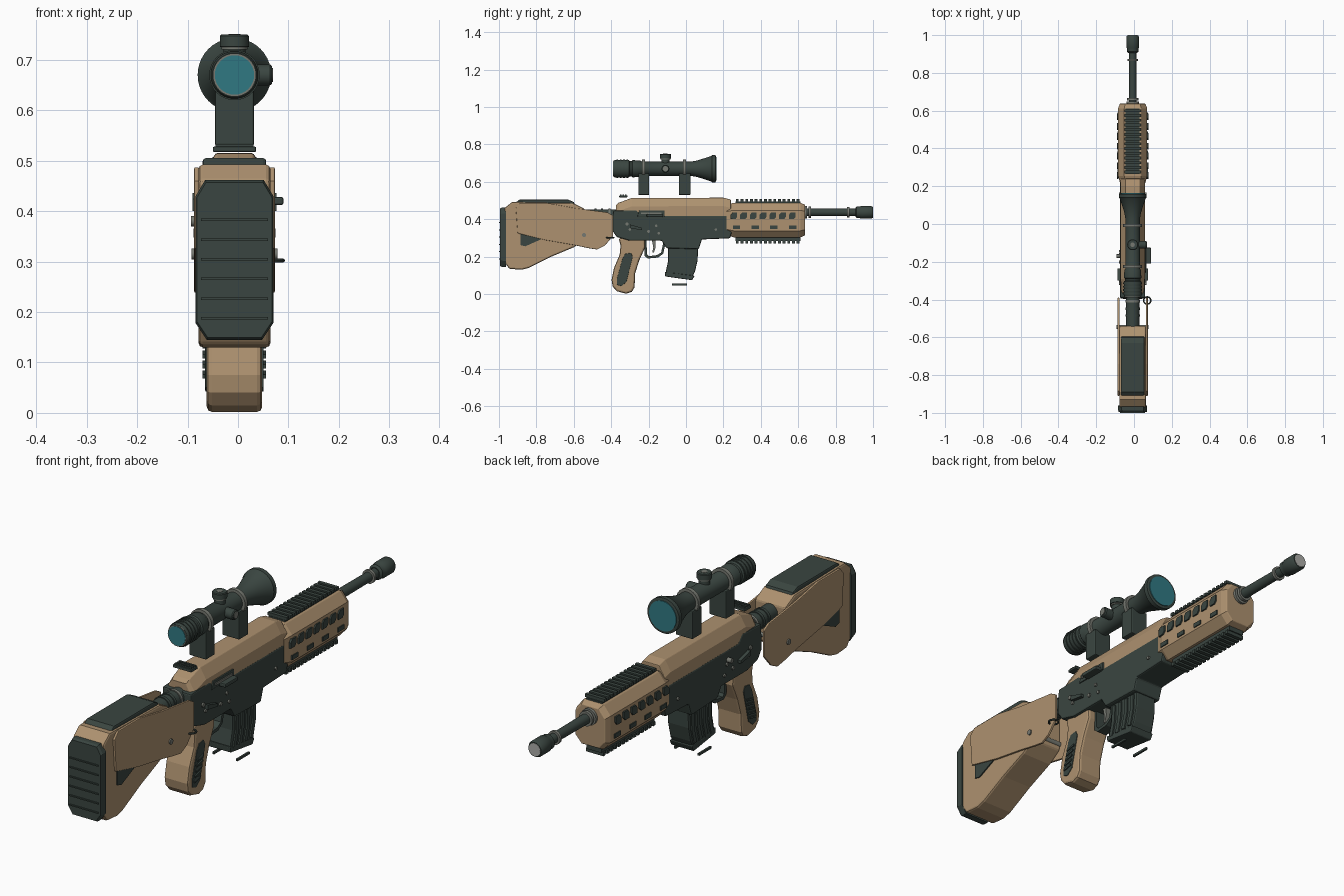
import bpy, bmesh, math
from mathutils import Vector

CX = -0.007  # the body sits slightly left of centre because of the side handle


def mat(name, c):
    m = bpy.data.materials.new(name)
    m.diffuse_color = (*c, 1)
    return m


TAN = mat("tan", (0.42, 0.285, 0.16))
DARK = mat("dark green grey", (0.042, 0.060, 0.052))
GREY = mat("metal grey", (0.18, 0.19, 0.165))
PALE = mat("pale metal", (0.42, 0.42, 0.40))
TEAL = mat("lens teal", (0.030, 0.19, 0.225))


def finish(bm, name, m, bevel=0.0, smooth=False):
    bmesh.ops.recalc_face_normals(bm, faces=bm.faces)
    me = bpy.data.meshes.new(name)
    bm.to_mesh(me)
    bm.free()
    me.materials.append(m)
    ob = bpy.data.objects.new(name, me)
    ob.location.x = CX
    bpy.context.collection.objects.link(ob)
    if smooth:
        me.polygons.foreach_set("use_smooth", [True] * len(me.polygons))
        me.set_sharp_from_angle(angle=math.radians(35))
    if bevel:
        b = ob.modifiers.new("bevel", "BEVEL")
        b.width, b.segments, b.limit_method = bevel, 2, "ANGLE"
        b.angle_limit = math.radians(50)
    return ob


def loft(name, rings, m, bevel=0.0, smooth=False):
    """Skin a list of equal-length point rings and cap both ends."""
    bm = bmesh.new()
    vs = [[bm.verts.new(p) for p in r] for r in rings]
    n = len(vs[0])
    for a, b in zip(vs, vs[1:]):
        for i in range(n):
            j = (i + 1) % n
            bm.faces.new((a[i], a[j], b[j], b[i]))
    bm.faces.new(vs[0])
    bm.faces.new(vs[-1])
    return finish(bm, name, m, bevel, smooth)


def prism(name, yz, x0, x1, m, bevel=0.0):
    return loft(name, [[(x, y, z) for y, z in yz] for x in (x0, x1)], m, bevel)


def box(name, x0, x1, y0, y1, z0, z1, m, bevel=0.0):
    return prism(name, [(y0, z0), (y1, z0), (y1, z1), (y0, z1)], x0, x1, m, bevel)


def both(name, yz, x0, x1, m, bevel=0.0):
    for side, s in (("right", 1), ("left", -1)):
        prism(f"{name}_{side}", yz, s * x0, s * x1, m, bevel)


def section(y, half):
    """Symmetric XZ cross-section from half-points listed bottom to top."""
    return [(x, y, z) for x, z in half] + [(-x, y, z) for x, z in reversed(half)]


def lathe(name, prof, loc, m, axis="Y", n=32):
    """Turn (distance, radius) pairs about an axis through loc."""
    rings = []
    for t, r in prof:
        ring = []
        for i in range(n):
            a = 2 * math.pi * i / n
            c, s = r * math.cos(a), r * math.sin(a)
            p = {"Y": (c, t, s), "X": (t, c, s), "Z": (c, s, t)}[axis]
            ring.append(Vector(p) + Vector(loc))
        rings.append(ring)
    return loft(name, rings, m, smooth=True)


# --- stock ---
prism("stock_body", [(-.97, .17), (-.945, .135), (-.88, .13), (-.84, .14), (-.72, .20), (-.60, .25),
                     (-.54, .29), (-.54, .455), (-.60, .485), (-.93, .492), (-.97, .46)],
      -.071, .071, TAN, .008)
both("stock_side_plate", [(-.90, .325), (-.91, .46), (-.885, .487), (-.74, .487), (-.60, .46), (-.42, .437),
                          (-.39, .42), (-.39, .31), (-.435, .258), (-.475, .238), (-.52, .245), (-.60, .262),
                          (-.75, .288)], .070, .080, TAN, .003)
both("stock_inset", [(-.885, .325), (-.77, .295), (-.86, .255), (-.885, .262)], .068, .076, DARK)
prism("cheek_rest", [(-.91, .47), (-.59, .47), (-.60, .492), (-.63, .505), (-.89, .505), (-.91, .49)],
      -.063, .063, DARK, .006)
pad = [(.055, .145), (.077, .178), (.077, .43), (.058, .462)]
loft("butt_pad", [section(-.995, [(x * .97, .303 + (z - .303) * .97) for x, z in pad]),
                  section(-.985, pad), section(-.962, pad)], DARK)
for i in range(6):
    z = .185 + i * .039
    box(f"pad_rib_{i}", -.066, .066, -1.0, -.99, z, z + .005, DARK)
lathe("stock_pin", [(-.085, .011), (.085, .011)], (0, -.545, .315), GREY, "X", 16)
lathe("buffer_tube", [(-.55, .035), (-.37, .035)], (0, 0, .418), DARK)
for i, y in enumerate((-.49, -.455, -.415)):
    lathe(f"buffer_ring_{i}", [(y, .039), (y + .012, .039)], (0, 0, .418), GREY if i == 2 else DARK)

# --- sling loop ---
bpy.ops.mesh.primitive_torus_add(major_radius=.019, minor_radius=.004, major_segments=20, minor_segments=8,
                                 location=(.070, -.405, .302))
loop = bpy.context.object
loop.name = "sling_loop"
loop.data.materials.append(DARK)

# --- receiver ---
prism("lower_receiver", [(-.39, .445), (-.395, .34), (-.37, .305), (-.30, .285), (-.13, .285), (-.105, .245),
                         (.068, .24), (.085, .292), (.235, .298), (.245, .33), (.245, .42), (-.24, .42),
                         (-.265, .45)], -.066, .066, DARK, .006)


def upper(y, top, w=.064):
    return section(y, [(w, .41), (w, top - .045), (w * .58, top)])


loft("upper_receiver", [upper(-.375, .475, .056), upper(-.36, .488, .060), upper(-.29, .514),
                        upper(.20, .515), upper(.24, .505)], TAN, .003)
prism("ejection_port", [(-.26, .415), (-.115, .415), (-.115, .448), (-.25, .448)], .055, .070, DARK, .003)
box("port_cover", .068, .074, -.24, -.13, .427, .437, GREY)
box("charging_handle", .060, .097, -.21, -.125, .412, .428, DARK, .004)
for i, (y, z, r) in enumerate([(-.315, .375, .009), (-.30, .345, .007), (-.20, .335, .008),
                               (-.16, .365, .007), (-.145, .325, .007), (.16, .345, .007)]):
    lathe(f"receiver_pin_{i}", [(-.072, r), (.072, r)], (0, y, z), GREY, "X", 12)
both("selector_lever", [(-.30, .352), (-.235, .342), (-.235, .354), (-.30, .372)], .06, .080, DARK)
lathe("left_button", [(-.086, .010), (-.06, .010)], (0, -.17, .38), GREY, "X", 12)
box("rear_sight_base", -.043, .043, -.357, -.313, .517, .528, DARK, .003)
for i in range(3):
    box(f"rear_sight_tooth_{i}", -.038, .038, -.353 + i * .014, -.345 + i * .014, .526, .533, DARK)

# --- grip, trigger and guard ---
prism("pistol_grip", [(-.36, .30), (-.22, .30), (-.218, .25), (-.25, .18), (-.272, .11), (-.275, .035),
                      (-.29, .012), (-.32, .002), (-.37, .015), (-.392, .04), (-.398, .075), (-.385, .14),
                      (-.355, .21), (-.35, .26)], -.055, .055, TAN, .010)
both("grip_panel", [(-.34, .19), (-.325, .215), (-.295, .22), (-.285, .20), (-.318, .065), (-.345, .042),
                    (-.370, .05), (-.370, .08)], .050, .058, DARK, .002)
for i in range(5):
    z, y = .068 + i * .02, -.362 + i * .005
    both(f"grip_ridge_{i}", [(y, z), (y + .04, z + .008), (y + .04, z + .016), (y, z + .008)],
         .055, .063, DARK)
outer = [(-.225, .30), (-.222, .205), (-.205, .190), (-.150, .195), (-.122, .215), (-.105, .29)]
inner = [(-.118, .29), (-.133, .222), (-.155, .208), (-.198, .203), (-.209, .213), (-.211, .30)]
prism("trigger_guard", outer + inner, -.022, .022, DARK)
prism("trigger", [(-.185, .30), (-.165, .30), (-.162, .25), (-.172, .222), (-.18, .222), (-.175, .25)],
      -.012, .012, GREY)

# --- magazine ---
prism("magazine", [(-.095, .26), (.065, .26), (.062, .18), (.048, .12), (.028, .08), (-.105, .098),
                   (-.108, .12), (-.095, .18)], -.048, .048, DARK, .006)
for i in range(4):
    y = -.078 + i * .037
    both(f"magazine_rib_{i}", [(y, .235), (y + .018, .235), (y + .016, .17), (y, .105), (y - .018, .109),
                               (y - .002, .17)], .045, .054, DARK)
prism("magazine_floor", [(-.113, .118), (-.111, .094), (.033, .074), (.046, .098)], -.052, .052, DARK, .004)
both("loose_floor_strip", [(-.075, .047), (.005, .047), (.005, .056), (-.075, .056)], .050, .058, DARK)

# --- handguard ---


def guard(y, k):
    half = [(.045, .303), (.077, .338), (.077, .448), (.045, .488)]
    return section(y, [(x * k, .395 + (z - .395) * k) for x, z in half])


loft("handguard", [guard(.215, .86), guard(.255, 1), guard(.612, 1), guard(.637, .88)], TAN, .003)
for i in range(7):
    y = .238 + i * .052
    both(f"upper_vent_{i}", [(y, .400), (y + .026, .400), (y + .036, .412), (y + .036, .436), (y + .010, .436),
                             (y, .424)], .074, .083, DARK)
for i in range(4):
    y = .25 + i * .1
    both(f"lower_vent_{i}", [(y, .348), (y + .04, .348), (y + .04, .366), (y, .366)], .074, .081, DARK)
for name, z0, z1, t0, t1, w in (("top", .482, .494, .494, .507, .044), ("bottom", .284, .307, .270, .285, .040)):
    box(f"{name}_rail", -w * .85, w * .85, .265, .612, z0, z1, DARK)
    for i in range(14):
        y = .267 + i * .025
        box(f"{name}_rail_tooth_{i}", -w, w, y, y + .015, t0, t1, DARK)

# --- barrel ---
BZ = .437
lathe("barrel", [(.60, .021), (.93, .019)], (0, 0, BZ), DARK)
for i, (y, r) in enumerate(((.636, .034), (.655, .030), (.862, .028))):
    lathe(f"barrel_collar_{i}", [(y, r), (y + .012, r)], (0, 0, BZ), GREY)
lathe("muzzle", [(.905, .022), (.912, .031), (.93, .031), (.935, .034), (.99, .034), (.999, .029)],
      (0, 0, BZ), DARK)
lathe("muzzle_face", [(.99, .026), (1.0, .026)], (0, 0, BZ), PALE)

# --- scope ---
SZ = .67
lathe("scope_tube", [(-.385, .044), (-.38, .047), (-.305, .047), (-.30, .041), (-.29, .041), (-.285, .046),
                     (-.245, .044), (-.235, .038), (.025, .038), (.06, .044), (.135, .068), (.14, .073),
                     (.158, .073), (.160, .066)], (0, 0, SZ), DARK, n=40)
lathe("eye_lens_ring", [(-.388, .043), (-.38, .043)], (0, 0, SZ), GREY)
lathe("eye_lens", [(-.390, .039), (-.38, .039)], (0, 0, SZ), TEAL)
lathe("front_lens", [(.15, .062), (.163, .062)], (0, 0, SZ), TEAL)
for i in range(4):
    y = -.372 + i * .018
    lathe(f"eyepiece_rib_{i}", [(y, .050), (y + .009, .050)], (0, 0, SZ), DARK)
for name, y0, y1 in (("rear", -.255, -.197), ("front", -.038, .024)):
    box(f"{name}_scope_mount", -.039, .039, y0, y1, .53, .645, DARK, .004)
    y = (y0 + y1) / 2
    lathe(f"{name}_scope_ring", [(y - .008, .050), (y + .008, .050)], (0, 0, SZ), GREY)
lathe("top_turret", [(.02, .022), (.055, .022), (.056, .029), (.077, .029), (.080, .026)], (0, -.11, SZ), DARK, "Z", 24)
lathe("top_turret_ring", [(.050, .026), (.055, .026)], (0, -.11, SZ), GREY, "Z", 24)
lathe("top_turret_cap", [(.075, .012), (.081, .012)], (0, -.11, SZ), GREY, "Z", 16)
lathe("side_turret", [(.02, .021), (.070, .021), (.074, .018)], (0, -.11, SZ), DARK, "X", 24)
lathe("side_turret_cap", [(.070, .014), (.076, .014)], (0, -.11, SZ), GREY, "X", 16)
